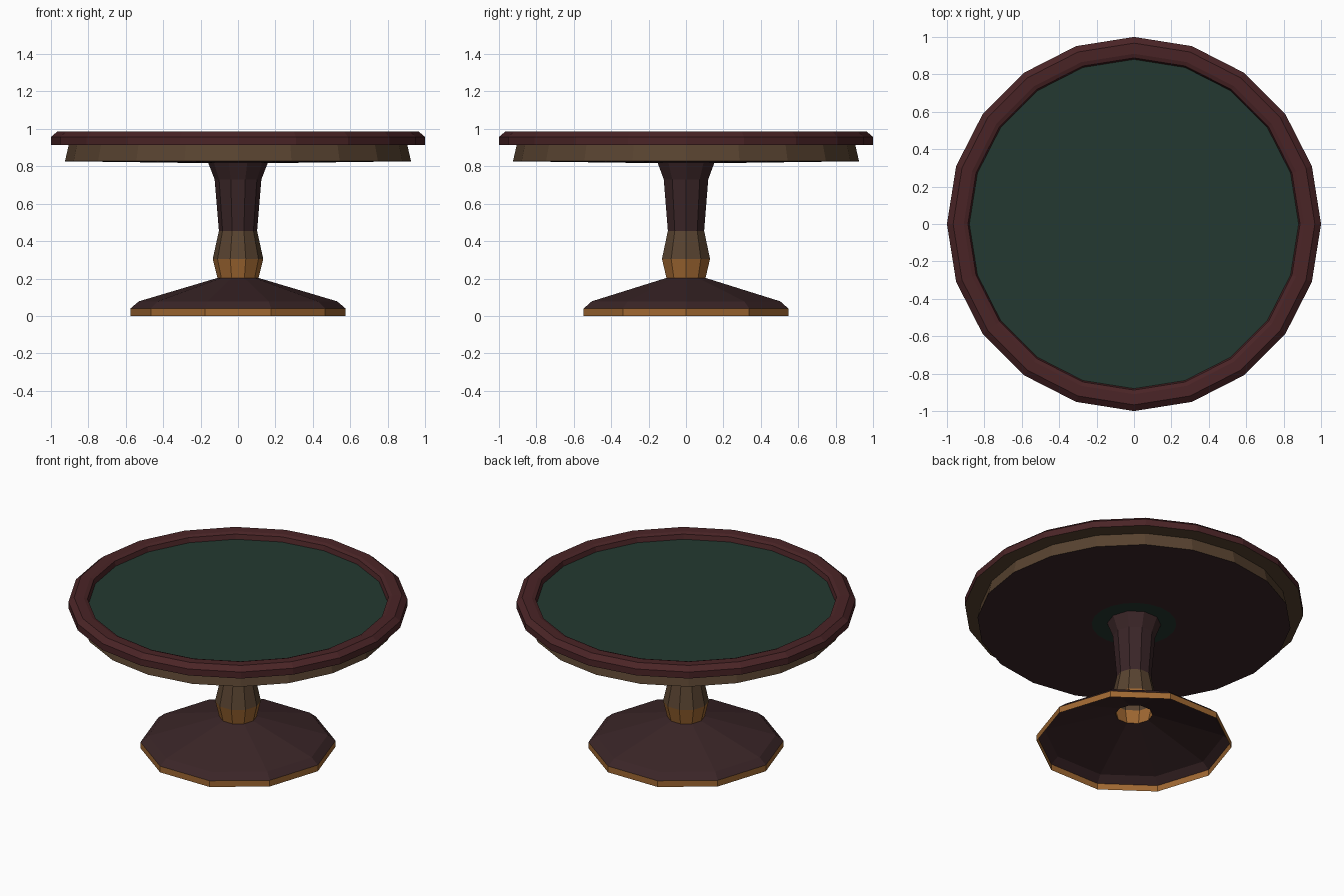
import bpy
from math import cos, sin, tau

cube = bpy.data.objects.get("Cube")
if cube:
    bpy.data.objects.remove(cube)


def material(name, rgb):
    linear = [((c / 255 + 0.055) / 1.055) ** 2.4 for c in rgb] + [1]
    mat = bpy.data.materials.new(name)
    mat.use_nodes = True
    mat.diffuse_color = linear
    mat.node_tree.nodes["Principled BSDF"].inputs["Base Color"].default_value = linear
    return mat


felt = material("green felt", (36, 57, 49))
red = material("red wood", (74, 36, 38))
dark = material("dark wood", (58, 37, 39))
brown = material("brown wood", (88, 67, 48))
amber = material("amber wood", (160, 104, 50))


def lathe(name, sides, profile, bands):
    """Turn (radius, z) points about z; each step of the profile has a material.
    A radius of zero closes the shape with a single point."""
    verts, rings, faces, slots = [], [], [], []
    mats = list(dict.fromkeys(bands))
    for r, z in profile:
        count = sides if r else 1
        start = len(verts)
        verts += [(r * cos(tau * i / sides), r * sin(tau * i / sides), z)
                  for i in range(count)]
        rings.append([start + i % count for i in range(sides)])
    for low, high, mat in zip(rings, rings[1:], bands):
        for i in range(sides):
            j = (i + 1) % sides
            faces.append(list(dict.fromkeys((low[i], low[j], high[j], high[i]))))
            slots.append(mats.index(mat))
    mesh = bpy.data.meshes.new(name)
    mesh.from_pydata(verts, [], faces)
    for mat in mats:
        mesh.materials.append(mat)
    mesh.polygons.foreach_set("material_index", slots)
    mesh.update()
    obj = bpy.data.objects.new(name, mesh)
    bpy.context.collection.objects.link(obj)


# Hollow ten-sided foot
lathe("pedestal_foot", 10,
      [(0.575, 0), (0.575, 0.04), (0.53, 0.078), (0.11, 0.203)],
      [amber, dark, dark])

# Column with its collar, flaring under the top
lathe("pedestal_column", 10,
      [(0.11, 0.203), (0.135, 0.305), (0.102, 0.455), (0.125, 0.73), (0.16, 0.82)],
      [amber, brown, dark, dark])

# Underside, with a felt-coloured centre, and tapered apron
lathe("table_apron", 20,
      [(0, 0.818), (0.25, 0.818), (0.925, 0.827), (0.905, 0.915), (1, 0.915)],
      [felt, dark, brown, brown])

# Bevelled rim around the playing surface
lathe("table_rim", 20,
      [(1, 0.915), (1, 0.957), (0.967, 0.985), (0.91, 0.983), (0.888, 0.975), (0.88, 0.945)],
      [red] * 5)

# Recessed felt surface
lathe("felt_surface", 20, [(0.88, 0.945), (0, 0.945)], [felt])
